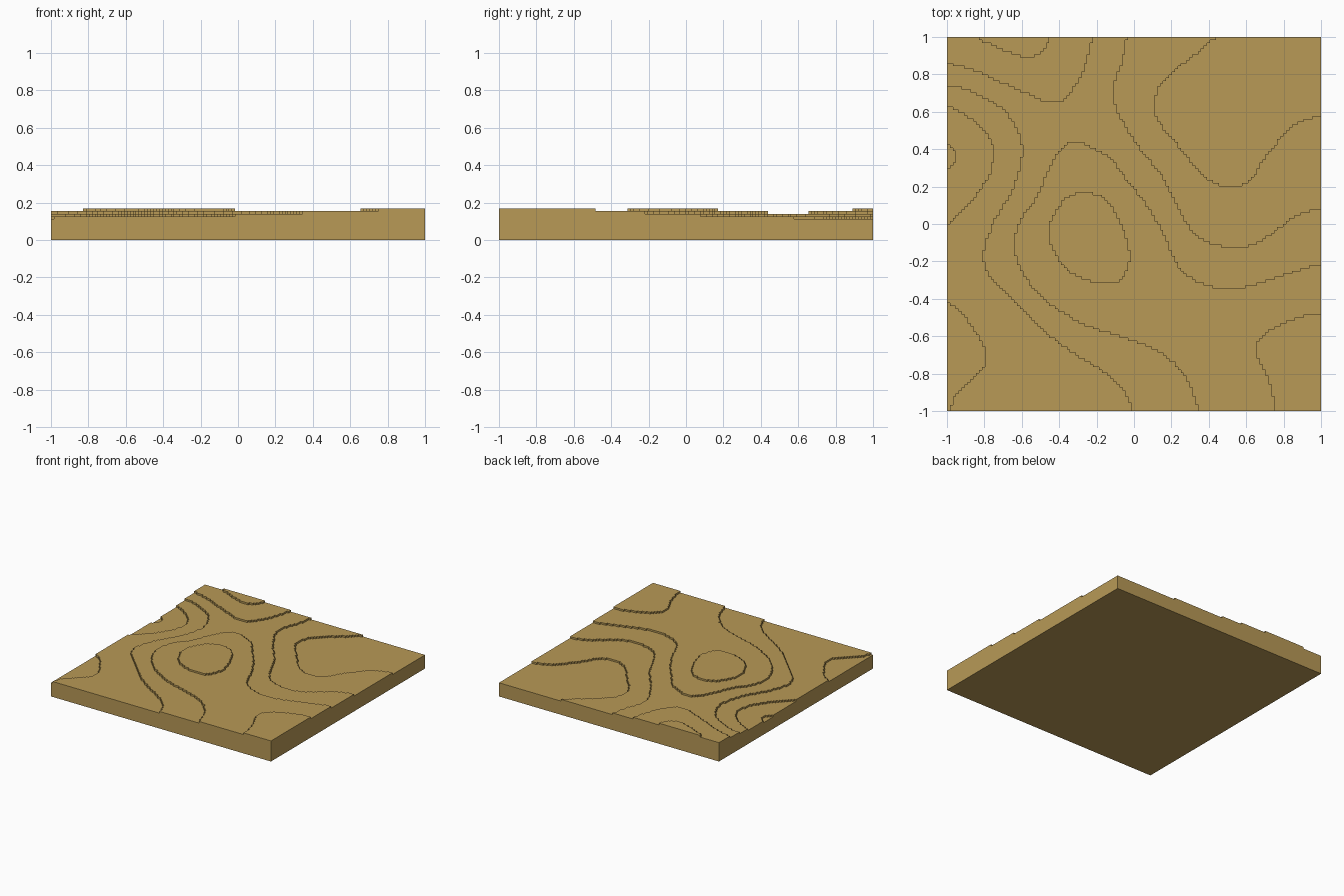
import bpy, bmesh
from mathutils import Vector
from mathutils.geometry import interpolate_bezier

if "Cube" in bpy.data.objects:
    bpy.data.objects.remove(bpy.data.objects["Cube"])

N = 128                 # cells per side
CELL = 2.0 / N
STEP = 0.0142           # height of one terrace
BASE = 0.0980           # top of the lowest terrace
START = 4               # terrace index of the undisturbed ground


def smooth(points, closed):
    """Smooth line through the points (Catmull-Rom)."""
    p = [Vector(q) for q in points]
    n = len(p)
    out = []
    for i in range(n if closed else n - 1):
        if closed:
            a, b, c, d = p[i - 1], p[i], p[(i + 1) % n], p[(i + 2) % n]
        else:
            a, b, c, d = p[max(i - 1, 0)], p[i], p[i + 1], p[min(i + 2, n - 1)]
        seg = interpolate_bezier(b.to_3d(), (b + (c - a) / 6).to_3d(),
                                 (c - (d - b) / 6).to_3d(), c.to_3d(), 6)
        out += [s.to_2d() for s in seg[:-1]]
    if not closed:
        out.append(p[-1])
    return out


def inside(x, y, poly):
    hit = False
    for i, a in enumerate(poly):
        b = poly[i - 1]
        if (a.y > y) != (b.y > y) and x < (b.x - a.x) * (y - a.y) / (b.y - a.y) + a.x:
            hit = not hit
    return hit


level = [[START] * N for _ in range(N)]


def terrace(change, points, corner=None, closed=False):
    """Raise or lower all cells inside one contour (optionally closed via a map corner)."""
    poly = smooth(points, closed)
    if corner:
        poly.append(Vector(corner))
    x0, x1 = min(p.x for p in poly), max(p.x for p in poly)
    y0, y1 = min(p.y for p in poly), max(p.y for p in poly)
    for i in range(N):
        x = -1 + (i + 0.5) * CELL
        for j in range(N):
            y = -1 + (j + 0.5) * CELL
            if x0 <= x <= x1 and y0 <= y <= y1 and inside(x, y, poly):
                level[i][j] = max(1, level[i][j] + change)


# central ridge running to the front right corner, its hilltop and the corner hilltop
terrace(1, [(1, -.215), (.89, -.24), (.75, -.29), (.59, -.337), (.46, -.342), (.326, -.30),
            (.235, -.22), (.18, -.10), (.086, .075), (-.03, .23), (-.13, .353), (-.235, .417),
            (-.305, .438), (-.385, .41), (-.46, .29), (-.513, .155), (-.61, .02), (-.64, -.11),
            (-.61, -.23), (-.53, -.353), (-.42, -.45), (-.235, -.55), (-.02, -.62),
            (.139, -.684), (.246, -.78), (.31, -.888), (.345, -1)], (1, -1))
terrace(1, [(-.262, .171), (-.18, .15), (-.11, .086), (-.037, -.086), (-.021, -.18),
            (-.048, -.267), (-.10, -.31), (-.235, -.305), (-.369, -.235), (-.444, -.112),
            (-.449, -.005), (-.406, .09), (-.34, .155)], closed=True)
terrace(1, [(1, -.48), (.89, -.497), (.78, -.54), (.674, -.61), (.652, -.684), (.70, -.79),
            (.738, -.904), (.755, -1)], (1, -1))

# back left hill
terrace(1, [(-1, .86), (-.85, .818), (-.717, .76), (-.556, .69), (-.449, .652), (-.369, .668),
            (-.289, .786), (-.235, .93), (-.225, 1)], (-1, 1))
terrace(1, [(-.85, 1), (-.743, .947), (-.61, .898), (-.513, .904), (-.47, .947), (-.445, 1)])

# back right valley
terrace(-1, [(-.037, 1), (-.06, .88), (-.107, .743), (-.107, .66), (-.064, .556), (.03, .406),
             (.166, .235), (.246, .064), (.326, -.048), (.417, -.107), (.567, -.123),
             (.684, -.086), (.807, .005), (.888, .053), (1, .085)], (1, 1))
terrace(-1, [(.44, 1), (.353, .925), (.246, .845), (.139, .743), (.107, .636), (.128, .556),
             (.22, .44), (.353, .278), (.433, .219), (.524, .198), (.62, .235), (.70, .353),
             (.807, .487), (.888, .545), (1, .583)], (1, 1))

# left valley with its hollows; the outer contour closes along the left edge
terrace(-1, [(-.01, -1), (-.048, -.904), (-.118, -.824), (-.289, -.711), (-.449, -.60),
             (-.61, -.449), (-.717, -.337), (-.797, -.235), (-.80, -.112), (-.738, .032),
             (-.652, .182), (-.604, .342), (-.61, .46), (-.674, .583), (-.797, .674),
             (-.93, .727), (-1, .74)], (-1, -1))
terrace(-1, [(-1, .63), (-.93, .60), (-.82, .52), (-.76, .433), (-.754, .342), (-.797, .225),
             (-.904, .086), (-1, 0)])
terrace(-1, [(-1, .43), (-.953, .38), (-.953, .345), (-1, .28)])
terrace(-1, [(-1, -.42), (-.92, -.476), (-.85, -.578), (-.797, -.674), (-.80, -.75),
             (-.877, -.845), (-.957, -.914), (-.983, -1)], (-1, -1))

# block mesh: level 0 is the underside, level 1 the lowest terrace
bm = bmesh.new()
cache = {}


def vert(i, j, k):
    if (i, j, k) not in cache:
        z = 0 if k == 0 else BASE + (k - 1) * STEP
        cache[i, j, k] = bm.verts.new((-1 + i * CELL, -1 + j * CELL, z))
    return cache[i, j, k]


def quad(*keys):
    bm.faces.new([vert(*k) for k in keys])


def height(i, j):
    return level[i][j] if 0 <= i < N and 0 <= j < N else 0


for i in range(N):
    for j in range(N):
        h = height(i, j)
        a, b, c, d = (i, j), (i + 1, j), (i + 1, j + 1), (i, j + 1)
        quad((*a, h), (*b, h), (*c, h), (*d, h))
        quad((*d, 0), (*c, 0), (*b, 0), (*a, 0))
        for p, q, n in ((a, b, (i, j - 1)), (b, c, (i + 1, j)),
                        (c, d, (i, j + 1)), (d, a, (i - 1, j))):
            for k in range(height(*n), h):
                quad((*p, k), (*q, k), (*q, k + 1), (*p, k + 1))

mesh = bpy.data.meshes.new("terraced_ground")
bm.to_mesh(mesh)
bm.free()
mat = bpy.data.materials.new("sandy brown")
mat.diffuse_color = (0.48, 0.32, 0.094, 1)
mat.use_nodes = True
mat.node_tree.nodes["Principled BSDF"].inputs["Base Color"].default_value = mat.diffuse_color
mesh.materials.append(mat)
ground = bpy.data.objects.new("terraced_ground", mesh)
bpy.context.collection.objects.link(ground)
